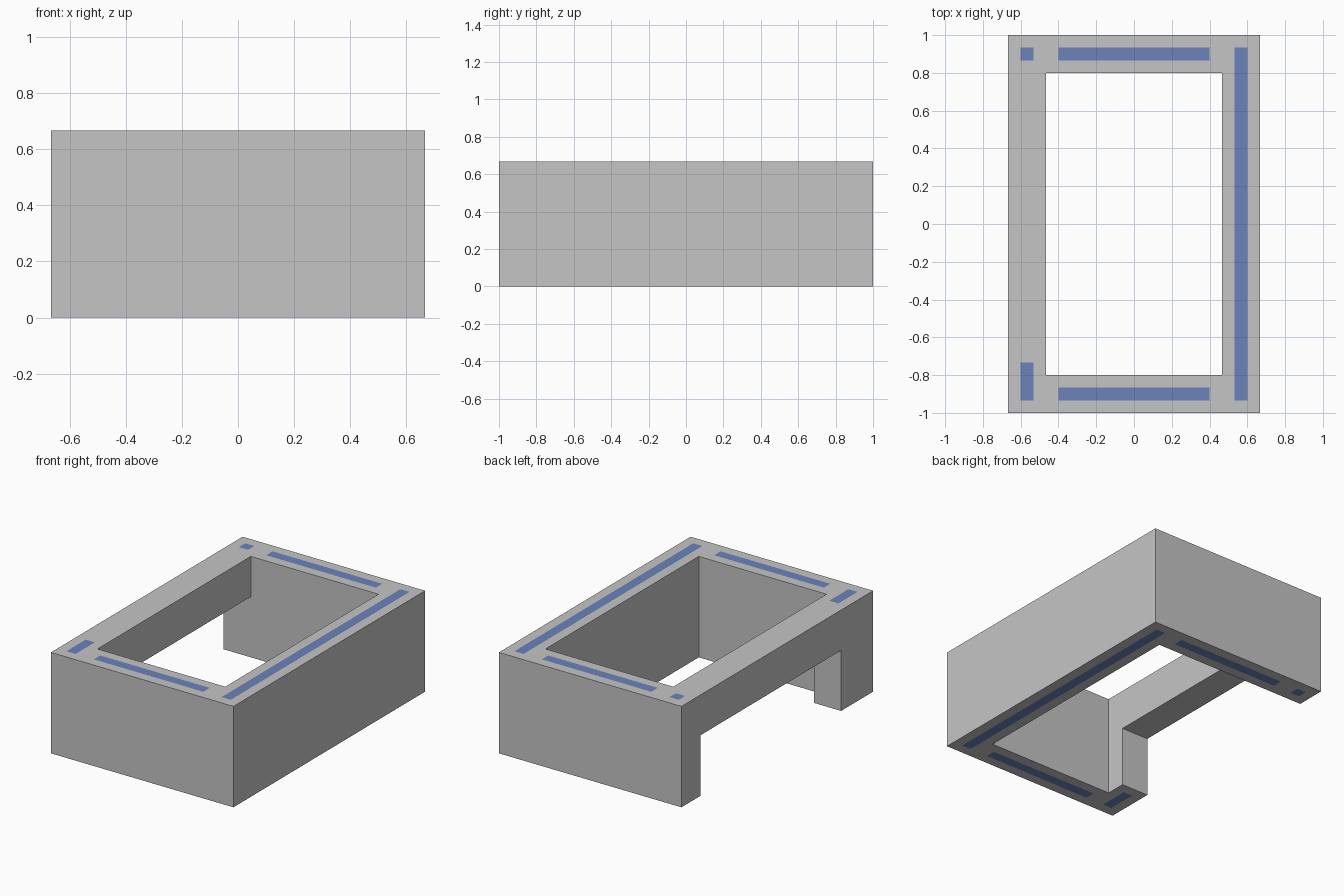
import bpy, bmesh, math

if "Cube" in bpy.data.objects:
    bpy.data.objects.remove(bpy.data.objects["Cube"])

# Main dimensions
HX, HY, TOP = 2 / 3, 1.0, 2 / 3        # outer half sizes and height
IX, IY = 0.4667, 0.8                   # half sizes of the central well
NOTCH_Y, NOTCH_Z = -0.6667, 0.4        # left opening: start along y, and its height
A, B = 0.8667, 0.9333                  # inlay band along the short walls
C, D = 0.5333, 0.6                     # inlay band along the long walls

# Inlaid stripes as (x0, x1, y0, y1), repeated on top and underside
STRIPES = [
    (-0.4, 0.4, A, B), (-0.4, 0.4, -B, -A),
    (C, D, -B, B),
    (-D, -C, A, B), (-D, -C, -B, -0.7333),
]


def material(name, rgb):
    m = bpy.data.materials.new(name)
    m.diffuse_color = (*rgb, 1)
    m.use_nodes = True
    m.node_tree.nodes["Principled BSDF"].inputs["Base Color"].default_value = m.diffuse_color
    return m


def solid(x, y, z):
    """True where the frame is filled."""
    if abs(x) > HX or abs(y) > HY or not 0 < z < TOP:
        return False
    if abs(x) < IX and abs(y) < IY:
        return False
    return not (x < 0 and NOTCH_Y < y < IY and z < NOTCH_Z)


def striped(x, y):
    return any(a < x < b and c < y < d for a, b, c, d in STRIPES)


# Cut lines through the block
xs = sorted({-HX, HX, -IX, IX} | {v for s in STRIPES for v in s[:2]})
ys = sorted({-HY, HY, -IY, IY, NOTCH_Y} | {v for s in STRIPES for v in s[2:]})
zs = [0, NOTCH_Z, TOP]
lines = (xs, ys, zs)

bm = bmesh.new()
verts = {}


def vert(p):
    if p not in verts:
        verts[p] = bm.verts.new(p)
    return verts[p]


def add_side(cell, axis, sign):
    """One outward-facing wall of a filled cell."""
    u, v = (axis + 1) % 3, (axis + 2) % 3
    corners = []
    for du, dv in ((0, 0), (1, 0), (1, 1), (0, 1)):
        i = [0, 0, 0]
        i[axis] = cell[axis] + (sign > 0)
        i[u], i[v] = cell[u] + du, cell[v] + dv
        corners.append(vert(tuple(lines[k][i[k]] for k in range(3))))
    return bm.faces.new(corners if sign > 0 else corners[::-1])


def centre(cell):
    return [(lines[k][cell[k]] + lines[k][cell[k] + 1]) / 2
            if 0 <= cell[k] < len(lines[k]) - 1 else 9 for k in range(3)]


# Frame skin, with stripes on the top and underside faces
for i in range(len(xs) - 1):
    for j in range(len(ys) - 1):
        for k in range(len(zs) - 1):
            cell = (i, j, k)
            mid = centre(cell)
            if not solid(*mid):
                continue
            for axis in range(3):
                for sign in (-1, 1):
                    near = list(cell)
                    near[axis] += sign
                    if solid(*centre(near)):
                        continue
                    face = add_side(cell, axis, sign)
                    if axis == 2 and striped(mid[0], mid[1]):
                        face.material_index = 1

# Merge flat regions, keeping the stripe outlines
bmesh.ops.dissolve_limit(bm, angle_limit=math.radians(1), verts=bm.verts[:],
                         edges=bm.edges[:], delimit={'MATERIAL'})

mesh = bpy.data.meshes.new("frame")
bm.to_mesh(mesh)
bm.free()
mesh.materials.append(material("grey", (0.56, 0.56, 0.56)))
mesh.materials.append(material("blue", (0.145, 0.223, 0.495)))
frame = bpy.data.objects.new("frame", mesh)
bpy.context.collection.objects.link(frame)
